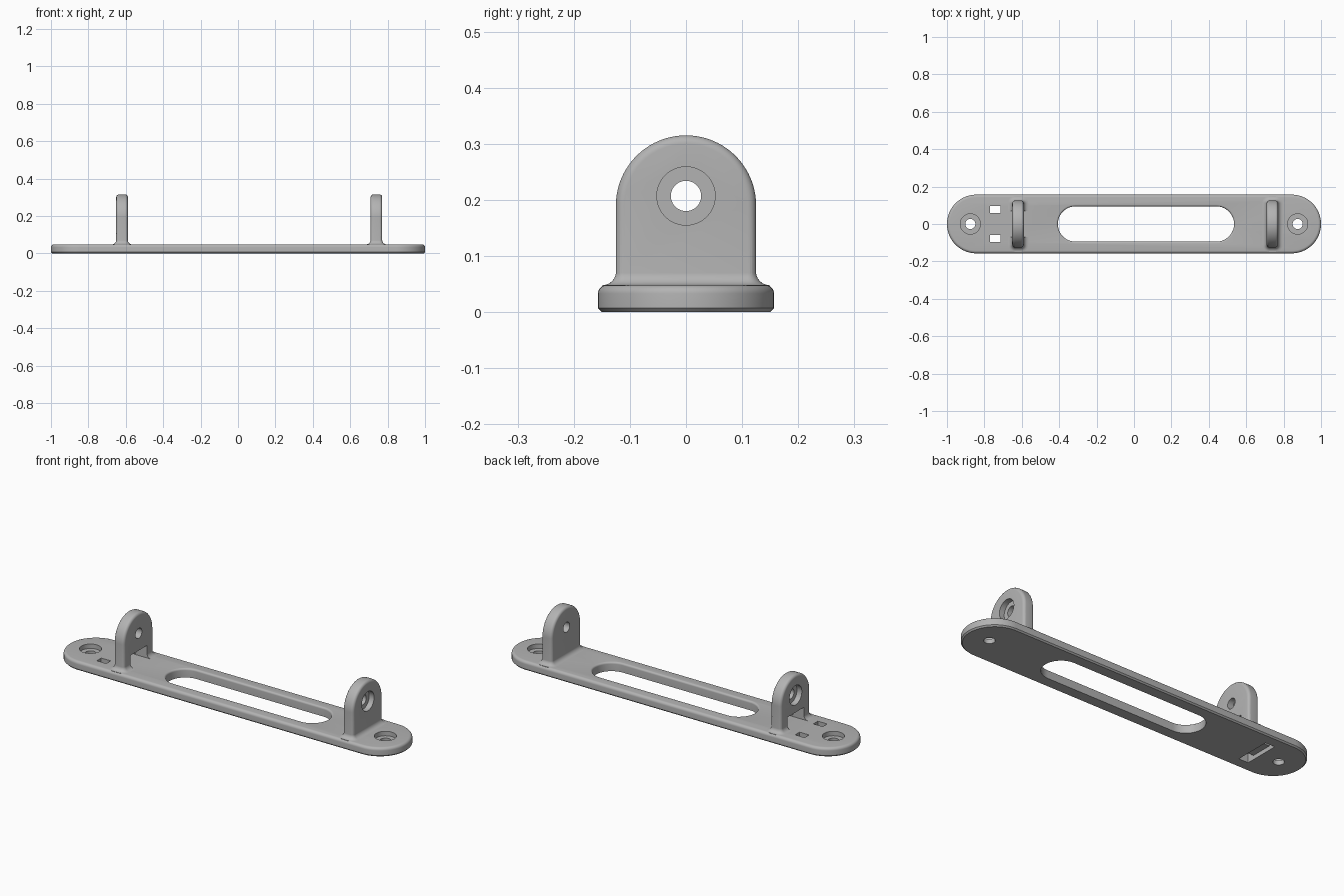
import bpy, bmesh
from math import sin, cos, pi

if "Cube" in bpy.data.objects:
    bpy.data.objects.remove(bpy.data.objects["Cube"], do_unlink=True)

grey = bpy.data.materials.new("plain grey")
grey.use_nodes = True
grey.diffuse_color = (0.45, 0.45, 0.45, 1)
grey.node_tree.nodes["Principled BSDF"].inputs["Base Color"].default_value = grey.diffuse_color

TOP = 0.048          # plate thickness
HOLE_Z = 0.207       # pivot hole height
EAR_HALF = 0.031     # half thickness of an ear
STEPS = 6            # segments in each small fillet


def rounded(hx, hy, r, n=12):
    """Rounded rectangle outline; r equal to hy gives a stadium or circle."""
    pts = []
    for q, (sx, sy) in enumerate([(1, 1), (-1, 1), (-1, -1), (1, -1)]):
        for k in range(n + 1):
            a = (q + k / n) * pi / 2
            pts.append((sx * (hx - r) + r * cos(a), sy * (hy - r) + r * sin(a)))
    return pts


def flat(pts, z, cx=0, cy=0):
    return [(cx + u, cy + v, z) for u, v in pts]


def upright(pts, x, z=0):
    return [(x, u, z + v) for u, v in pts]


def loft(name, rings):
    """Closed solid through matching rings."""
    bm = bmesh.new()
    rows = [[bm.verts.new(p) for p in ring] for ring in rings]
    n = len(rows[0])
    for a, b in zip(rows, rows[1:]):
        for i in range(n):
            bm.faces.new((a[i], a[(i + 1) % n], b[(i + 1) % n], b[i]))
    bm.faces.new(rows[0])
    bm.faces.new(rows[-1])
    bmesh.ops.remove_doubles(bm, verts=bm.verts, dist=1e-5)
    bmesh.ops.recalc_face_normals(bm, faces=bm.faces)
    mesh = bpy.data.meshes.new(name)
    bm.to_mesh(mesh)
    bm.free()
    mesh.materials.append(grey)
    obj = bpy.data.objects.new(name, mesh)
    bpy.context.collection.objects.link(obj)
    return obj


def combine(target, tool, operation="DIFFERENCE"):
    mod = target.modifiers.new("combine", "BOOLEAN")
    mod.operation, mod.solver, mod.object = operation, "EXACT", tool
    bpy.context.view_layer.objects.active = target
    bpy.ops.object.modifier_apply(modifier=mod.name)
    bpy.data.objects.remove(tool, do_unlink=True)


def box(hx, hy, z0, z1, cx=0, cy=0):
    pts = [(hx, hy), (-hx, hy), (-hx, -hy), (hx, -hy)]
    return loft("cutter", [flat(pts, z, cx, cy) for z in (z0, z1)])


def smooth(obj):
    bpy.ops.object.select_all(action="DESELECT")
    obj.select_set(True)
    bpy.context.view_layer.objects.active = obj
    bpy.ops.object.shade_smooth_by_angle(angle=pi / 6)


def quarter():
    return [k / STEPS * pi / 2 for k in range(STEPS + 1)]


# Base plate: chamfered underneath, filleted on top
fillet = 0.015
levels = [(0.007, 0), (0, 0.007)]
levels += [(fillet * (1 - cos(a)), TOP - fillet * (1 - sin(a))) for a in quarter()]
plate = loft("base_plate", [flat(rounded(1 - i, 0.157 - i, 0.157 - i, 24), z)
                            for i, z in levels])

# Long slot with a softened upper edge
lip = 0.01
levels = [(0, -0.02)] + [(lip * (1 - cos(a)), TOP - lip * (1 - sin(a))) for a in quarter()]
levels.append((lip, TOP + 0.02))
combine(plate, loft("cutter", [flat(rounded(0.471 + o, 0.094 + o, 0.094 + o, 16), z, 0.064)
                               for o, z in levels]))

# Counterbored screw holes at both ends
for side in (-1, 1):
    for r, z in ((0.027, -0.02), (0.054, 0.024)):
        combine(plate, loft("cutter", [flat(rounded(r, r, r), h, side * 0.875)
                                       for h in (z, TOP + 0.02)]))

# Strap windows joined by a groove underneath
for side in (-1, 1):
    combine(plate, box(0.028, 0.019, -0.02, TOP + 0.02, -0.743, side * 0.077))
combine(plate, box(0.028, 0.096, -0.02, 0.022, -0.743))
smooth(plate)


def arch(inset):
    """Ear outline: straight sides under a half circle."""
    r = 0.125 - inset
    arc = [(r * cos(k * pi / 40), 0.19 + r * sin(k * pi / 40)) for k in range(41)]
    return [(r, 0.03)] + arc + [(-r, 0.03)]


def make_ear(name, cx, outward, window):
    # Arched body with rounded rims
    rim = 0.015
    half = [(rim * (1 - cos(a)), EAR_HALF - rim * (1 - sin(a))) for a in quarter()]
    rings = [upright(arch(i), cx - x) for i, x in reversed(half)]
    rings += [upright(arch(i), cx + x) for i, x in half]
    ear = loft(name, rings)
    # Flared foot blending into the plate
    r = 0.024
    levels = [(r, 0.036)] + [(r * (1 - sin(a)) - 0.0003, TOP + r * (1 - cos(a))) for a in quarter()]
    foot = loft("foot", [flat(rounded(EAR_HALF + f, 0.125 + f, rim + f, 6), z, cx)
                         for f, z in levels])
    combine(ear, foot, "UNION")
    # Pivot hole with a counterbore on the outer face
    for radius, start in ((0.027, -0.1), (0.052, 0.002)):
        combine(ear, loft("cutter", [upright(rounded(radius, radius, radius), cx + outward * x, HOLE_Z)
                                     for x in (start, 0.1)]))
    if window:
        combine(ear, box(0.1, 0.07, 0, 0.115, cx))
    smooth(ear)


make_ear("left_ear", 0.74, 1, False)
make_ear("right_ear", -0.62, -1, True)
